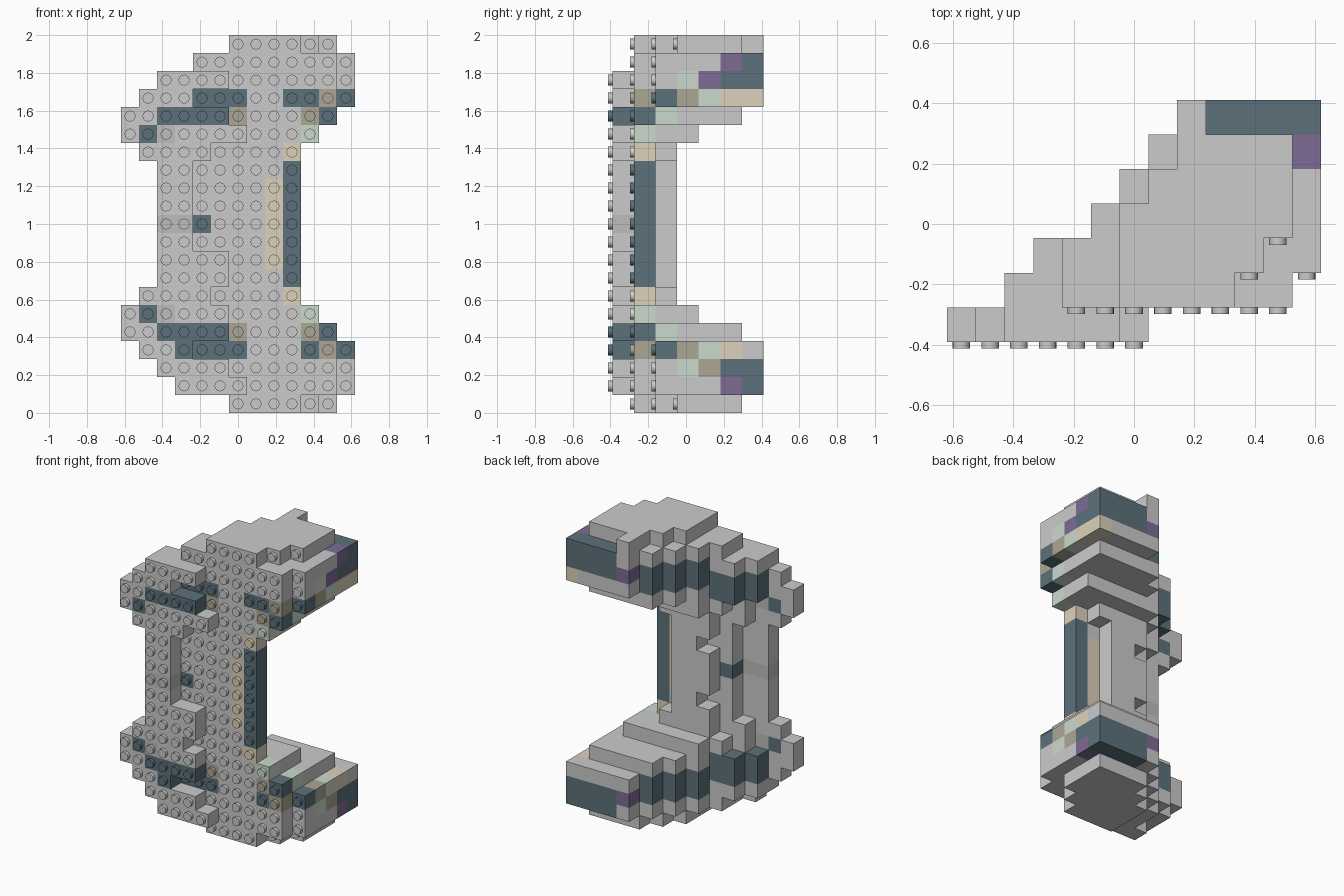
import bpy, bmesh
from math import cos, sin, pi

if "Cube" in bpy.data.objects:
    bpy.data.objects.remove(bpy.data.objects["Cube"])

P = 2 / 21            # brick pitch in x and z
H = P * 1.2           # brick height, stacked along y
X0, Y0 = -6.5 * P, -0.39
STUD_R, STUD_H, SIDES = 0.029, 0.022, 16

COLOURS = {
    "dark": (0.107, 0.164, 0.198, 1), "tan": (0.72, 0.64, 0.49, 1),
    "green": (0.6, 0.7, 0.61, 1), "brown": (0.41, 0.38, 0.3, 1),
    "purple": (0.21, 0.15, 0.3, 1), "tint": (0.51, 0.51, 0.5, 1),
}
NAMES = list(COLOURS)
MATS = {}
for n, c in COLOURS.items():
    MATS[n] = bpy.data.materials.new(n)
    MATS[n].diffuse_color = c

cells = {}            # (layer, row, column) -> colour name or None


def fill(layer, dists, first, last):
    """Bricks in rows at these distances above and below the middle row."""
    for d in dists:
        for row in (10 - d, 10 + d):
            for col in range(first, last + 1):
                cells[layer, row, col] = None


def fill_front(rows, first, last):
    for row in rows:
        for col in range(first, last + 1):
            cells[0, row, col] = None


def paint(name, layers, dists, first, last):
    for k in layers:
        for d in dists:
            for row in (10 - d, 10 + d):
                for col in range(first, last + 1):
                    if (k, row, col) in cells:
                        cells[k, row, col] = name


# Front layer
fill_front([1], 3, 6)
fill_front([2, 18], 2, 5)
fill_front([3, 17], 1, 3)
fill_front([4, 5, 16], 0, 5)
fill_front([15], 0, 6)
fill_front([6, 14], 1, 4)
fill_front([7, 8], 2, 5)
fill_front(range(9, 14), 2, 3)

# Upright between the arms
fill(1, range(4), 4, 9)
fill(2, [0, 1, 3], 5, 7)
fill(2, [2], 6, 7)
fill(1, [4], 3, 9)
fill(2, [4], 5, 8)

# Arms, from the inner rows out, each layer stepping back
for layer, start in ((1, 3), (2, 4), (3, 5)):
    fill(layer, [5], start, 10)
START = (0, 2, 3, 5, 6, 7, 8)
for layer in range(1, 7):
    if layer < 6:
        fill(layer, [6], START[layer], 11)
    fill(layer, [7, 8], START[layer], 11 if layer == 1 else 12)
    fill(layer, [9], max(START[layer], 4), 11 if layer == 1 else 12)
for layer, start, end in ((1, 6, 9), (2, 6, 10), (3, 6, 11), (4, 7, 11), (5, 8, 11)):
    fill(layer, [10], start, end)
cells[6, 20, 8] = None    # back tab on the top only

# Coloured bricks on the front layer
paint("dark", [0], [6], 2, 5)
paint("dark", [0], [5], 1, 1)
paint("tint", [0], [5], 2, 2)
paint("tint", [0], [0], 2, 3)
# Upright
paint("dark", [1], [0], 4, 4)
paint("dark", [1], range(4), 9, 9)
paint("tan", [1], range(3), 8, 8)
paint("tan", [1], [4], 9, 9)
# Front of the arms
paint("green", [1], [5], 10, 10)
paint("brown", [1], [6], 6, 6)
paint("brown", [1], [6], 10, 10)
paint("dark", [1], [6], 11, 11)
paint("dark", [1], [7], 4, 6)
paint("dark", [1], [7], 9, 10)
paint("brown", [1], [7], 11, 11)
# Right side of the arms
paint("green", [2], [6], 11, 11)
paint("dark", [2], [7], 12, 12)
paint("brown", [3], [7], 12, 12)
paint("green", [3], [8], 12, 12)
paint("green", [4], [7], 12, 12)
paint("purple", [4], [8], 12, 12)
paint("tan", [5, 6], [7], 12, 12)
paint("dark", [5], [8], 12, 12)
paint("purple", [5], [9], 12, 12)
# Stepped back of the arms
paint("dark", [1], [6, 7], 2, 2)
paint("dark", [2], [6, 7], 3, 4)
for layer in (3, 4, 5):
    paint("dark", [layer], [7, 8], layer + 2, layer + 2)
paint("purple", [6], [8], 8, 8)
paint("dark", [6], [8, 9], 9, 12)
# Where the lower arm differs from the upper one
cells[0, 3, 3] = "dark"
cells[1, 3, 9] = None
cells[6, 3, 12] = None
cells[4, 2, 12] = "brown"


def brick_faces(bm, k, row, col, mat):
    """Add the sides of a brick that no neighbour covers."""
    pos = (col, k, row)
    for axis in range(3):
        u, v = (axis + 1) % 3, (axis + 2) % 3
        for side in (0, 1):
            n = list(pos)
            n[axis] += 2 * side - 1
            if (n[1], n[2], n[0]) in cells:
                continue
            corners = [(0, 0), (1, 0), (1, 1), (0, 1)]
            if not side:
                corners.reverse()
            vs = []
            for a, b in corners:
                q = list(pos)
                q[axis] += side
                q[u] += a
                q[v] += b
                vs.append(bm.verts.new((X0 + q[0] * P, Y0 + q[1] * H, q[2] * P)))
            bm.faces.new(vs).material_index = mat


def add_stud(bm, x, y, z, mat):
    turns = [2 * pi * i / SIDES for i in range(SIDES)]
    base, tip = [[bm.verts.new((x + STUD_R * cos(t), yy, z + STUD_R * sin(t)))
                  for t in turns] for yy in (y, y - STUD_H)]
    bm.faces.new(tip).material_index = mat
    for i in range(SIDES):
        j = (i + 1) % SIDES
        f = bm.faces.new((base[i], base[j], tip[j], tip[i]))
        f.material_index = mat
        f.smooth = True
        bm.edges.get((tip[i], tip[j])).smooth = False


def make_object(name, bm):
    bmesh.ops.remove_doubles(bm, verts=bm.verts, dist=1e-5)
    bmesh.ops.recalc_face_normals(bm, faces=[f for f in bm.faces if f.smooth or len(f.verts) > 4])
    me = bpy.data.meshes.new(name)
    bm.to_mesh(me)
    bm.free()
    me.materials.append(None)
    for n in NAMES:
        me.materials.append(MATS[n])
    bpy.context.collection.objects.link(bpy.data.objects.new(name, me))


# One object of bricks and one of exposed studs per depth step
for k in range(7):
    bricks, studs = bmesh.new(), bmesh.new()
    for (layer, row, col), colour in cells.items():
        if layer != k:
            continue
        mat = NAMES.index(colour) + 1 if colour else 0
        brick_faces(bricks, k, row, col, mat)
        if (k - 1, row, col) not in cells:
            add_stud(studs, X0 + (col + 0.5) * P, Y0 + k * H, (row + 0.5) * P, mat)
    make_object(f"brick_layer_{k + 1}", bricks)
    if studs.verts:
        make_object(f"studs_layer_{k + 1}", studs)
    else:
        studs.free()

for m in bpy.data.materials:
    if m.users and not m.is_grease_pencil:
        m.use_nodes = True
        m.node_tree.nodes["Principled BSDF"].inputs["Base Color"].default_value = m.diffuse_color
